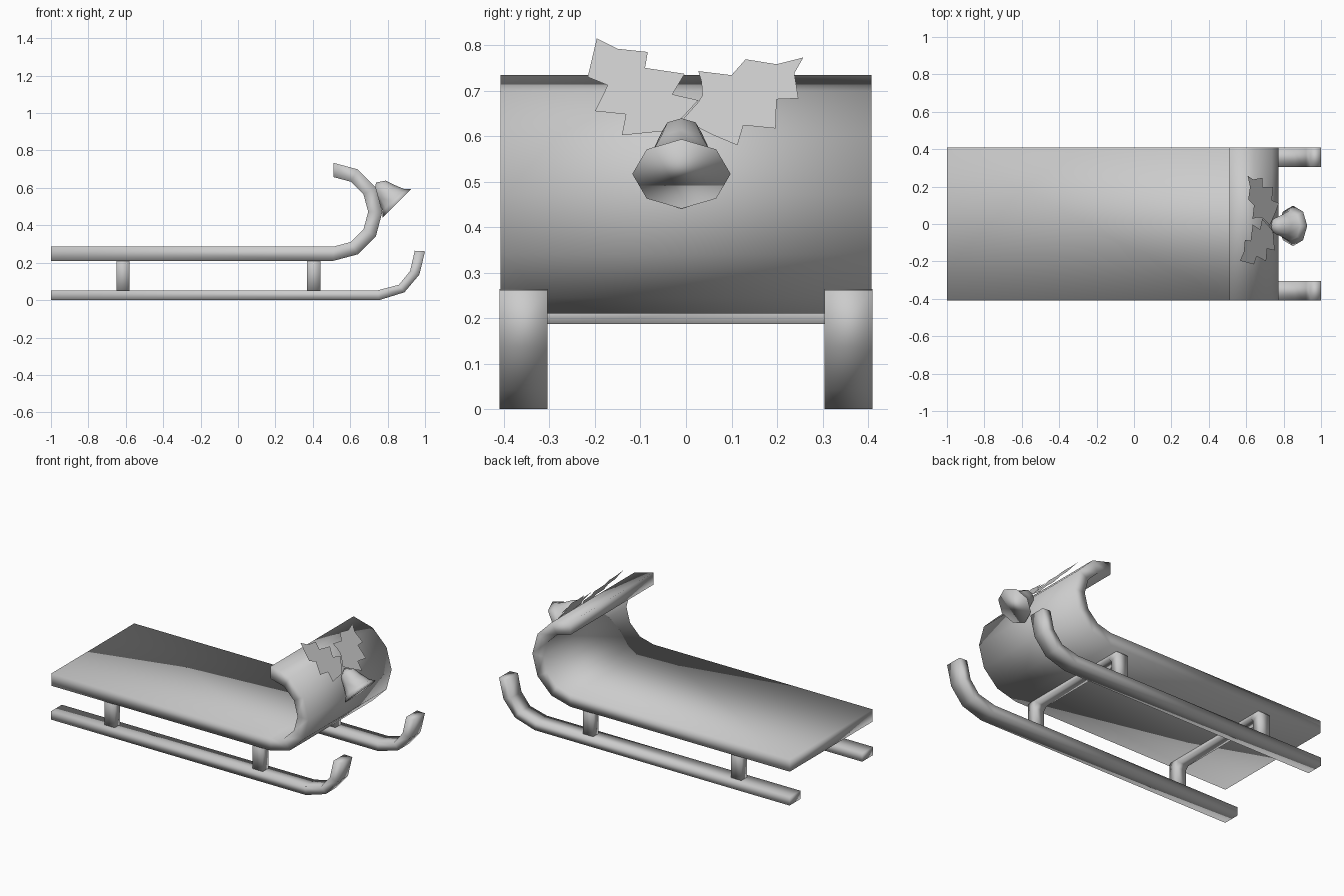
import bpy, bmesh
from math import sin, cos, radians, pi
from mathutils import Vector

if "Cube" in bpy.data.objects:
    bpy.data.objects.remove(bpy.data.objects["Cube"])


def finish(name, bm, smooth=True):
    if smooth:
        bmesh.ops.recalc_face_normals(bm, faces=bm.faces)
    for f in bm.faces:
        f.smooth = smooth
    me = bpy.data.meshes.new(name)
    bm.to_mesh(me)
    bm.free()
    ob = bpy.data.objects.new(name, me)
    bpy.context.collection.objects.link(ob)
    return ob


def strip(name, outer, inner, place, lo, hi):
    """Solid band between two matching polylines, extruded from lo to hi."""
    bm = bmesh.new()
    rings = []
    for (a, b), (c, d) in zip(outer, inner):
        rings.append([bm.verts.new(place(*p)) for p in
                      ((a, b, lo), (a, b, hi), (c, d, hi), (c, d, lo))])
    for r, s in zip(rings, rings[1:]):
        for i in range(4):
            j = (i + 1) % 4
            bm.faces.new((r[i], r[j], s[j], s[i]))
    bm.faces.new(rings[0])
    bm.faces.new(rings[-1])
    return finish(name, bm)


def along_y(a, b, t):
    return (a, t, b)


def along_x(a, b, t):
    return (t, a, b)


# Deck: flat slab with a half-circle curl at the nose
def curl(r):
    arc = [(0.51 + r * cos(radians(a)), 0.472 + r * sin(radians(a)))
           for a in range(-90, 91, 30)]
    return [(-1, 0.472 - r)] + arc


strip("deck", curl(0.262), curl(0.186), along_y, -0.408, 0.408)

# Runners with upturned tips
run_out = [(-1, 0.003), (0.755, 0.003), (0.89, 0.045), (0.97, 0.14), (1, 0.264)]
run_in = [(-1, 0.052), (0.745, 0.052), (0.86, 0.082), (0.92, 0.155), (0.945, 0.264)]
for side, lo in (("left", 0.304), ("right", -0.41)):
    strip(side + "_runner", [(x, z - 0.003) for x, z in run_out], run_in,
          along_y, lo, lo + 0.106)

# Arched supports between runners and deck
half_out = [(0.385, 0.04), (0.385, 0.2), (0.35, 0.235)]
half_in = [(0.33, 0.04), (0.33, 0.165), (0.31, 0.187)]


def arch(half):
    return half + [(-y, z) for y, z in reversed(half)]


for name, x in (("rear_support", -0.615), ("front_support", 0.405)):
    strip(name, arch(half_out), arch(half_in), along_x, x - 0.035, x + 0.035)

# Bell: eight-sided, tilted down and forward
bm = bmesh.new()
centre = Vector((0.85, -0.01, 0.517))
axis = Vector((-0.707, 0, 0.707))
up, across = Vector((0.707, 0, 0.707)), Vector((0, 1, 0))
rings = []
for d, r in ((0, 0.108), (0.026, 0.082), (0.075, 0.062), (0.129, 0.044)):
    rings.append([bm.verts.new(centre + axis * d + up * (r * cos(k * pi / 4))
                               + across * (r * sin(k * pi / 4))) for k in range(8)])
for r, s in zip(rings, rings[1:]):
    for i in range(8):
        bm.faces.new((r[i], r[i - 1], s[i - 1], s[i]))
tip = bm.verts.new(centre + axis * 0.158)
for i in range(8):
    bm.faces.new((rings[-1][i], rings[-1][i - 1], tip))
bm.faces.new(rings[0])
finish("bell", bm)

# Holly leaves: thin spiky outlines (y, z) on a sloping plane
leaf_a = [(-.196, .815), (-.15, .792), (-.084, .785), (-.09, .75), (-.003, .737),
          (-.03, .692), (.027, .679), (-.007, .642), (-.04, .612), (-.141, .602),
          (-.132, .648), (-.2, .655), (-.172, .712), (-.216, .73)]
leaf_b = [(.027, .743), (.1, .734), (.131, .769), (.199, .758), (.258, .773),
          (.238, .738), (.247, .683), (.199, .681), (.197, .617), (.126, .624),
          (.113, .58), (.056, .604), (-.007, .637), (.027, .675), (.036, .69),
          (.034, .72)]
for name, pts, off in (("left_leaf", leaf_a, 0.0), ("right_leaf", leaf_b, 0.004)):
    bm = bmesh.new()
    f = bm.faces.new([bm.verts.new((0.58 + off + (0.8 - z) * 0.87, y, z))
                      for y, z in pts])
    f.normal_update()
    if f.normal.x < 0:
        f.normal_flip()
    bmesh.ops.triangulate(bm, faces=bm.faces)
    finish(name, bm, False)
